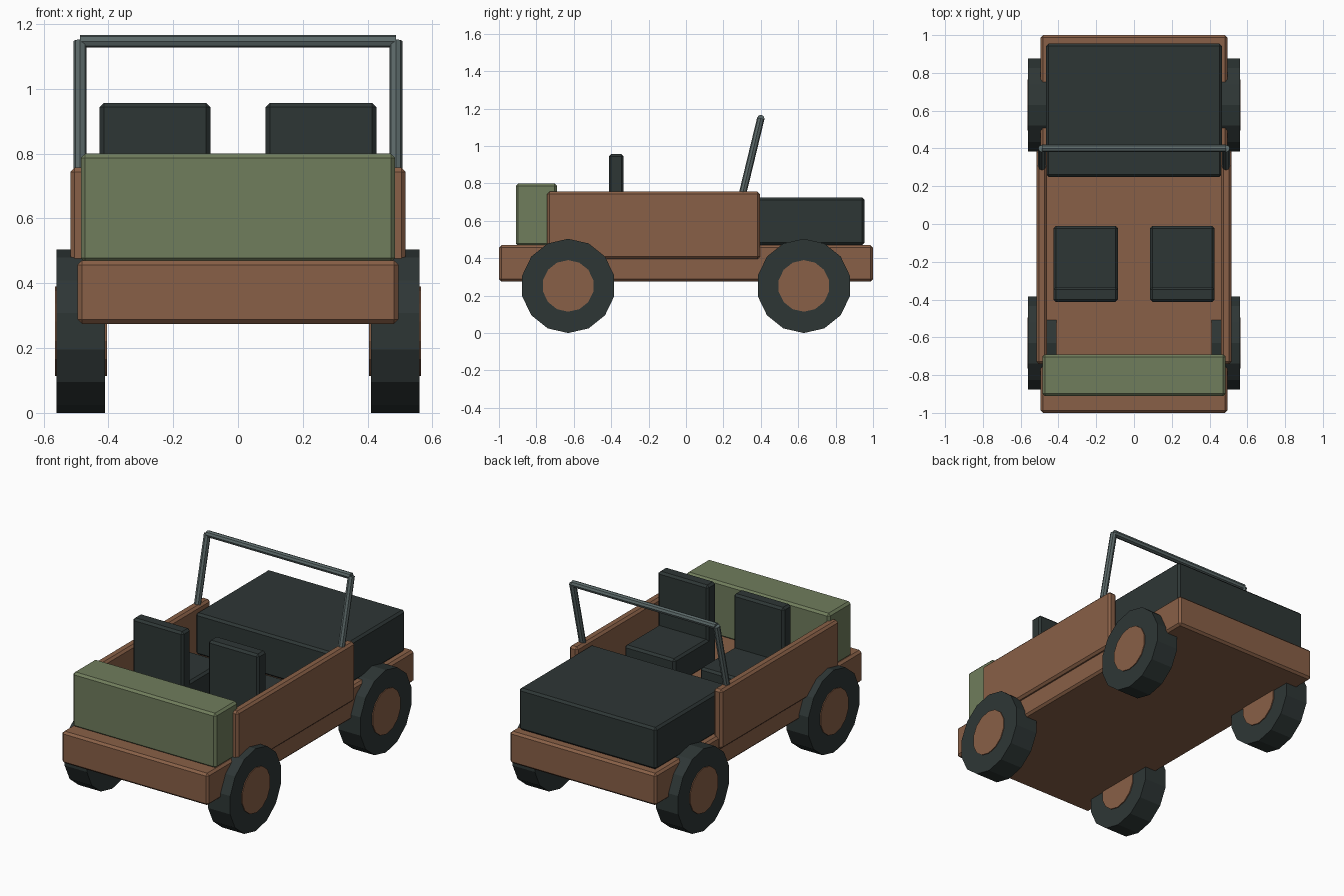
import bpy
from mathutils import Vector

default = bpy.data.objects.get("Cube")
if default:
    bpy.data.objects.remove(default, do_unlink=True)


def material(name, rgb):
    m = bpy.data.materials.new(name)
    m.use_nodes = True
    m.diffuse_color = (*rgb, 1)
    bsdf = m.node_tree.nodes["Principled BSDF"]
    bsdf.inputs["Base Color"].default_value = (*rgb, 1)
    bsdf.inputs["Roughness"].default_value = 0.8
    return m


brown = material("rust brown", (0.25, 0.117, 0.063))
green = material("olive green", (0.162, 0.205, 0.107))
dark = material("charcoal", (0.027, 0.037, 0.036))
steel = material("steel grey", (0.105, 0.14, 0.14))


def box(name, x, y, z, mat, bevel=0.013):
    """Bevelled block from its (min, max) range on each axis."""
    bpy.ops.mesh.primitive_cube_add(size=1, location=[sum(r) / 2 for r in (x, y, z)])
    ob = bpy.context.object
    ob.name = name
    ob.scale = [r[1] - r[0] for r in (x, y, z)]
    bpy.ops.object.transform_apply(location=False, rotation=False)
    mod = ob.modifiers.new("Bevel", "BEVEL")
    mod.width, mod.segments = bevel, 1
    ob.data.materials.append(mat)
    return ob


def rod(name, start, end, radius, sides, mat):
    """Flat-sided cylinder between two points."""
    a, b = Vector(start), Vector(end)
    bpy.ops.mesh.primitive_cylinder_add(vertices=sides, radius=radius,
                                        depth=(b - a).length, location=(a + b) / 2)
    ob = bpy.context.object
    ob.name = name
    ob.rotation_euler = (b - a).to_track_quat("Z", "Y").to_euler()
    ob.data.materials.append(mat)
    return ob


# Body
box("chassis", (-0.495, 0.495), (-1, 1), (0.275, 0.47), brown)
box("hood", (-0.465, 0.465), (0.25, 0.955), (0.47, 0.725), dark)
box("end_box", (-0.485, 0.485), (-0.91, -0.69), (0.465, 0.8), green)

# Paired parts
for side, s in (("left", 1), ("right", -1)):
    def span(a, b):
        return tuple(sorted((s * a, s * b)))

    box(side + "_side_panel", span(0.46, 0.517), (-0.742, 0.395), (0.395, 0.757), brown)
    box(side + "_seat_cushion", span(0.085, 0.427), (-0.41, -0.01), (0.465, 0.63), dark)
    box(side + "_seat_back", span(0.085, 0.427), (-0.413, -0.333), (0.47, 0.957), dark)
    rod(side + "_windshield_post", (s * 0.487, 0.3, 0.735), (s * 0.487, 0.4, 1.148),
        0.02, 8, steel)
    for end, y in (("front", -0.63), ("rear", 0.63)):
        rod(f"{end}_{side}_tire", (s * 0.41, y, 0.252), (s * 0.56, y, 0.252),
            0.252, 14, dark)
        rod(f"{end}_{side}_hub", (s * 0.404, y, 0.252), (s * 0.565, y, 0.252),
            0.138, 14, brown)

rod("windshield_top_bar", (-0.487, 0.4, 1.147), (0.487, 0.4, 1.147), 0.02, 8, steel)
